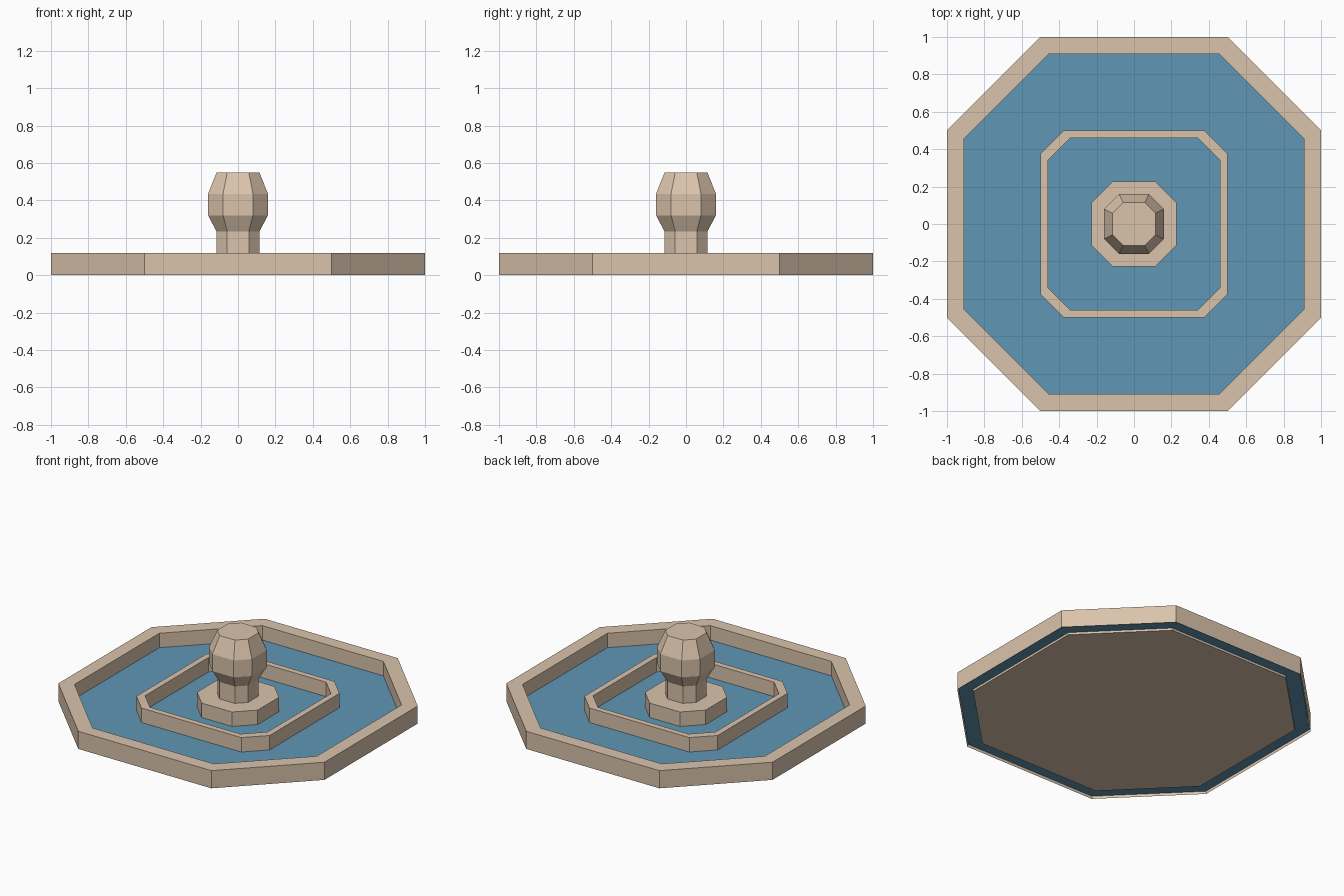
import bpy, bmesh

if "Cube" in bpy.data.objects:
    bpy.data.objects.remove(bpy.data.objects["Cube"])


def material(name, color):
    m = bpy.data.materials.new(name)
    m.diffuse_color = (*color, 1)
    m.use_nodes = True
    m.node_tree.nodes["Principled BSDF"].inputs["Base Color"].default_value = m.diffuse_color
    return m


STONE = material("sandstone", (0.70, 0.55, 0.41))
WATER = material("blue water", (0.115, 0.305, 0.46))


def octagon(r, c):
    """Square of half size r whose corners are cut back to c."""
    return [(r, -c), (r, c), (c, r), (-c, r), (-r, c), (-r, -c), (-c, -r), (c, -r)]


def loft(name, rings, mat, cap_start=True, cap_end=True):
    """Join stacked octagons given as (half size, cut, height)."""
    bm = bmesh.new()
    loops = [[bm.verts.new((x, y, z)) for x, y in octagon(r, c)] for r, c, z in rings]
    for a, b in zip(loops, loops[1:]):
        for i in range(8):
            j = (i + 1) % 8
            bm.faces.new((a[i], a[j], b[j], b[i]))
    if cap_start:
        bm.faces.new(loops[0][::-1])
    if cap_end:
        bm.faces.new(loops[-1])
    me = bpy.data.meshes.new(name)
    bm.to_mesh(me)
    bm.free()
    me.materials.append(mat)
    ob = bpy.data.objects.new(name, me)
    bpy.context.collection.objects.link(ob)
    return ob


TOP, LEVEL = 0.12, 0.022

# Basin: outer rim open underneath, floor slab and water sheet
loft("outer_rim", [(1, 0.5, 0), (1, 0.5, TOP), (0.91, 0.455, TOP), (0.91, 0.455, LEVEL)],
     STONE, False, False)
loft("floor_slab", [(0.91, 0.455, 0), (0.91, 0.455, 0.015)], STONE)
loft("water", [(0.995, 0.4975, 0.016), (0.995, 0.4975, LEVEL)], WATER)

# Inner wall around the centre
loft("inner_wall", [(0.5, 0.375, LEVEL), (0.5, 0.375, TOP), (0.46, 0.34, TOP), (0.46, 0.34, LEVEL)],
     STONE, False, False)

# Plinth and bulb-topped column
loft("plinth", [(0.228, 0.114, LEVEL), (0.228, 0.114, TOP)], STONE)
profile = [(0.115, TOP), (0.115, 0.235), (0.16, 0.32), (0.16, 0.435), (0.115, 0.55)]
loft("column", [(r, r / 2, z) for r, z in profile], STONE)
